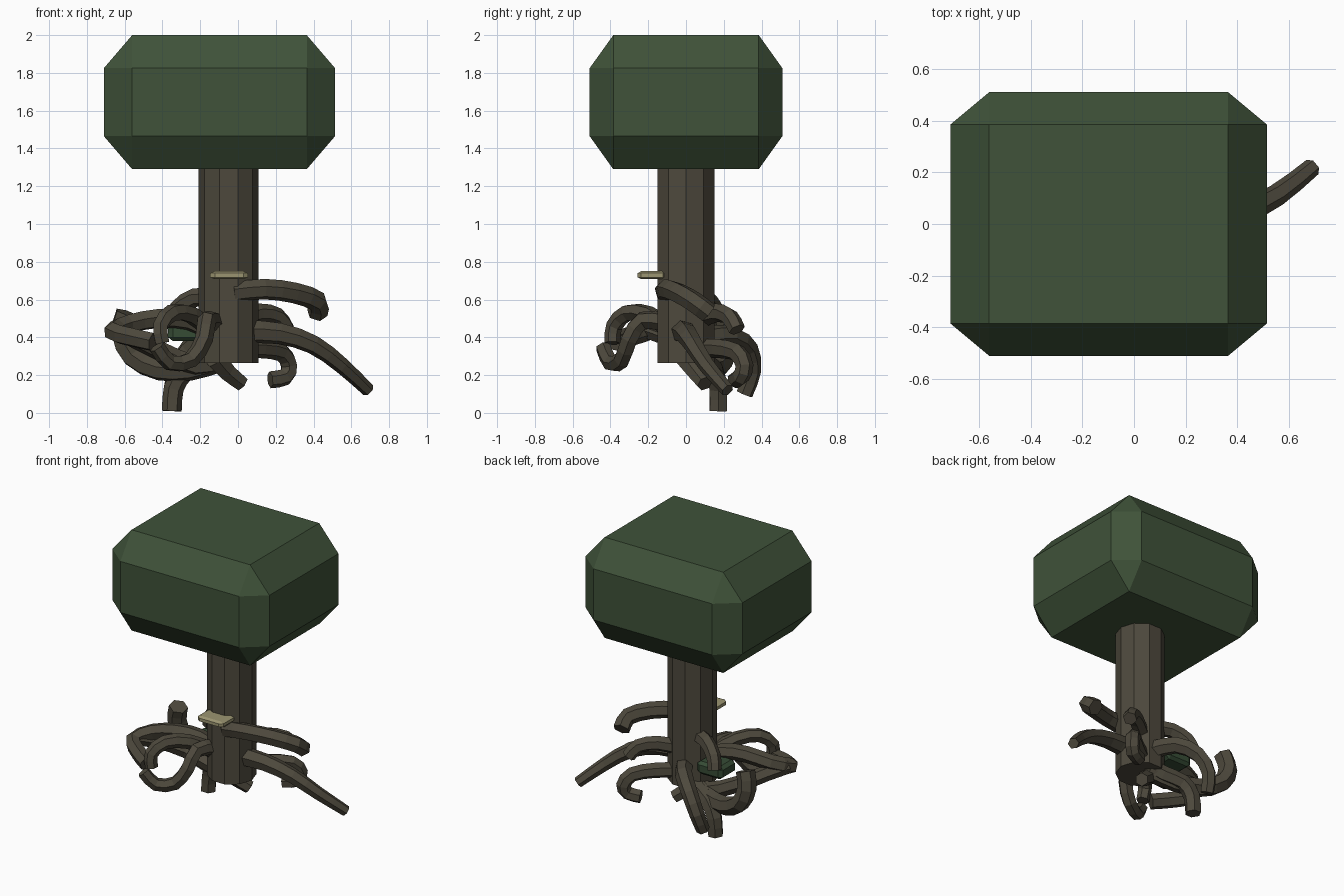
import bpy, bmesh, math
from mathutils import Vector, Quaternion

if "Cube" in bpy.data.objects:
    bpy.data.objects.remove(bpy.data.objects["Cube"])


def material(name, rgb):
    m = bpy.data.materials.new(name)
    m.diffuse_color = (*rgb, 1)
    m.use_nodes = True
    m.node_tree.nodes["Principled BSDF"].inputs["Base Color"].default_value = m.diffuse_color
    return m


bark = material("bark_brown", (0.075, 0.066, 0.046))
leaf = material("leaf_green", (0.050, 0.085, 0.041))
moss = material("moss_green", (0.037, 0.072, 0.036))
fungus = material("fungus_tan", (0.33, 0.30, 0.165))


def finish(name, bm, mat):
    bmesh.ops.recalc_face_normals(bm, faces=bm.faces[:])
    me = bpy.data.meshes.new(name)
    bm.to_mesh(me)
    bm.free()
    me.materials.append(mat)
    ob = bpy.data.objects.new(name, me)
    bpy.context.collection.objects.link(ob)


def chamfered_box(name, centre, half, cut, mat):
    """Box with every edge cut flat: hull of three points per corner."""
    bm = bmesh.new()
    for sx in (-1, 1):
        for sy in (-1, 1):
            for sz in (-1, 1):
                s = (sx, sy, sz)
                for axis in range(3):
                    bm.verts.new([centre[i] + s[i] * (half[i] - (0 if i == axis else cut[i]))
                                  for i in range(3)])
    bmesh.ops.convex_hull(bm, input=bm.verts[:])
    bmesh.ops.dissolve_limit(bm, angle_limit=0.01, verts=bm.verts[:], edges=bm.edges[:])
    finish(name, bm, mat)


def smooth_path(pts, steps=2):
    """Catmull-Rom samples through the points."""
    p = [Vector(q) for q in pts]
    p = [2 * p[0] - p[1]] + p + [2 * p[-1] - p[-2]]
    out = []
    for i in range(1, len(p) - 2):
        a, b, c, d = p[i - 1:i + 3]
        for k in range(steps):
            t = k / steps
            out.append(0.5 * (2 * b + (c - a) * t + (2 * a - 5 * b + 4 * c - d) * t ** 2
                              + (3 * b - a - 3 * c + d) * t ** 3))
    return out + [p[-2]]


def root(name, pts, r0=0.055, r1=0.038, sides=6):
    """Tapered six-sided tube swept along a path."""
    path = smooth_path(pts)
    n = len(path)
    tan = [(path[min(i + 1, n - 1)] - path[max(i - 1, 0)]).normalized() for i in range(n)]
    side = tan[0].orthogonal().normalized()
    bm = bmesh.new()
    rings = []
    for i in range(n):
        if i:
            side = tan[i - 1].rotation_difference(tan[i]) @ side
        r = r0 + (r1 - r0) * i / (n - 1)
        rings.append([bm.verts.new(path[i] + r * (Quaternion(tan[i], math.tau * k / sides) @ side))
                      for k in range(sides)])
    for a, b in zip(rings, rings[1:]):
        for k in range(sides):
            j = (k + 1) % sides
            bm.faces.new((a[k], a[j], b[j], b[k]))
    bm.faces.new(rings[0])
    bm.faces.new(rings[-1])
    finish(name, bm, bark)


# Canopy block, shelf fungus and moss pad share one chamfered shape
chamfered_box("canopy", (-0.098, 0, 1.645), (0.612, 0.51, 0.355), (0.15, 0.125, 0.175), leaf)
chamfered_box("shelf_fungus", (-0.047, -0.18, 0.729), (0.1, 0.076, 0.021), (0.024, 0.019, 0.010), fungus)
chamfered_box("moss_pad", (-0.27, 0.05, 0.425), (0.1, 0.085, 0.045), (0.025, 0.02, 0.02), moss)

# Ten-sided trunk with one edge pointing along x
bm = bmesh.new()
ring = [bm.verts.new((-0.05 + 0.158 * math.cos(math.tau * k / 10), 0.158 * math.sin(math.tau * k / 10), 0.265))
        for k in range(10)]
base = bm.faces.new(ring)
top = bmesh.ops.extrude_face_region(bm, geom=[base], use_keep_orig=True)["geom"]
bmesh.ops.translate(bm, verts=[v for v in top if isinstance(v, bmesh.types.BMVert)], vec=(0, 0, 1.08))
finish("trunk", bm, bark)

# Roots on the right
root("root_right_upper", [(-.02, -.11, .64), (.14, -.1, .655), (.3, -.04, .635), (.42, .04, .59), (.42, .12, .53)],
     0.056, 0.056)
root("root_right_long", [(.03, -.02, .43), (.22, .0, .42), (.4, .04, .36), (.55, .11, .25), (.69, .22, .12)],
     0.065, 0.036)
root("root_right_back", [(0, .08, .5), (.11, .16, .53), (.21, .23, .51), (.26, .27, .44)], 0.052, 0.045)
root("root_right_curl", [(0, .08, .34), (.12, .17, .34), (.23, .27, .32), (.27, .31, .25), (.25, .29, .19),
                         (.17, .26, .175)], 0.052, 0.045)

# Roots on the back and underneath
root("root_back_curl", [(-.06, .1, .4), (-.15, .24, .41), (-.26, .33, .34), (-.33, .35, .22), (-.35, .31, .1)],
     0.06, 0.045)
root("root_foot", [(-.05, .05, .32), (-.16, .1, .26), (-.28, .15, .22), (-.34, .17, .13), (-.35, .17, .01)],
     0.058, 0.052)
root("root_under", [(-.12, 0, .29), (-.06, .05, .22), (.02, .1, .155)], 0.06, 0.044)

# Roots on the left
root("root_left_hook", [(-.08, .05, .28), (-.25, .11, .23), (-.42, .16, .23), (-.56, .2, .3), (-.615, .2, .42),
                        (-.59, .18, .53)], 0.06, 0.062)
root("root_left_low", [(-.08, .05, .28), (-.22, .06, .25), (-.42, .02, .33), (-.56, -.09, .4), (-.66, -.2, .44)],
     0.055, 0.05)
root("root_left_upper", [(-.12, .05, .61), (-.23, .1, .61), (-.32, .15, .55), (-.35, .18, .47)], 0.052, 0.045)
root("root_left_loop", [(-.12, -.02, .42), (-.26, -.05, .49), (-.42, -.08, .5), (-.58, -.12, .47),
                        (-.66, -.22, .43), (-.56, -.31, .4), (-.45, -.37, .375)], 0.055, 0.052)

# Curled roots at the front left
root("root_front_arch", [(-.14, -.08, .44), (-.25, -.2, .52), (-.35, -.31, .53), (-.41, -.38, .46),
                         (-.4, -.39, .37)], 0.05, 0.042)
root("root_front_curl", [(-.12, -.1, .48), (-.165, -.23, .49), (-.18, -.3, .39), (-.25, -.34, .28),
                         (-.36, -.4, .265), (-.43, -.44, .35)], 0.052, 0.042)
